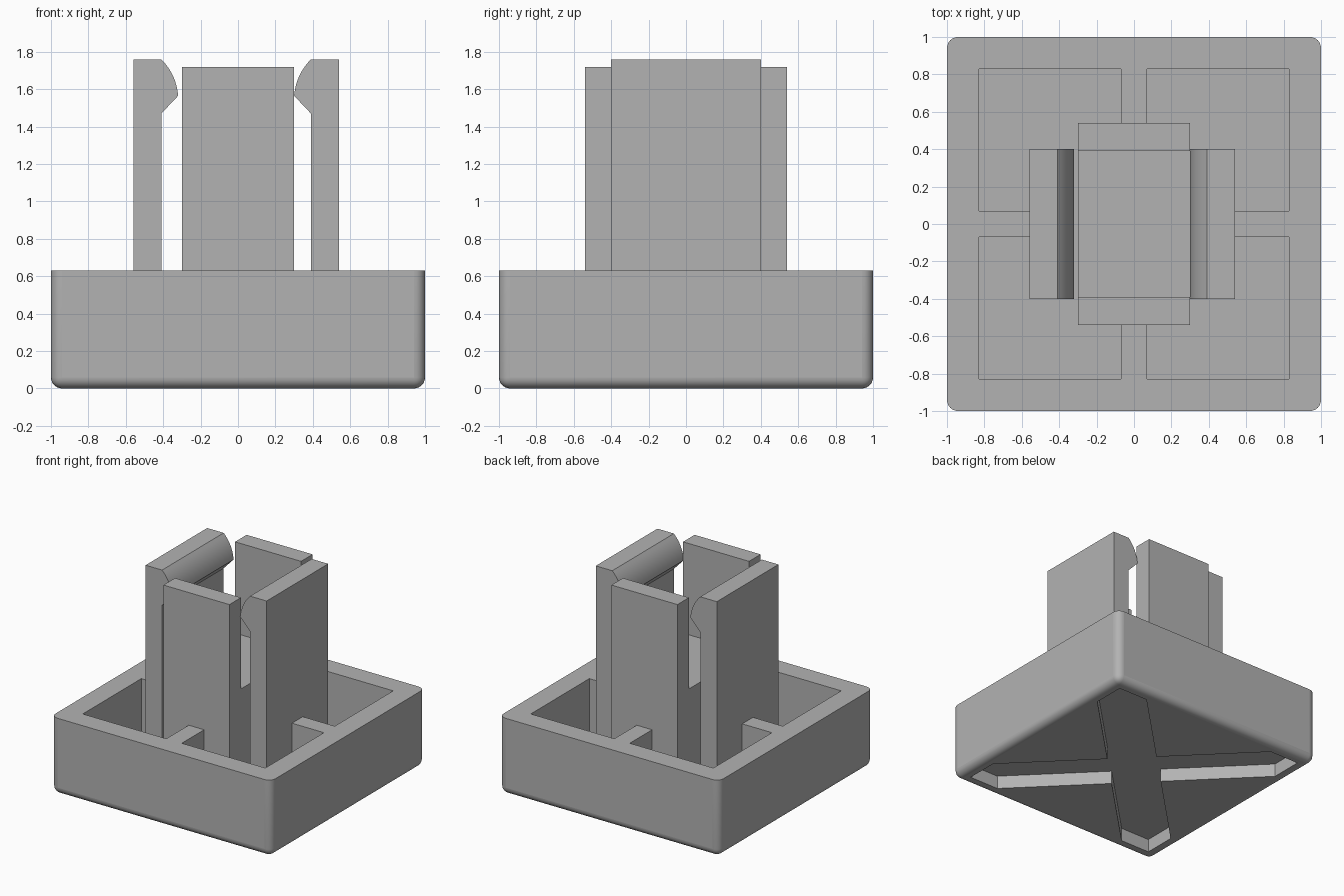
import bpy, bmesh, math
from mathutils import Matrix

cube = bpy.data.objects.get("Cube")
if cube:
    bpy.data.objects.remove(cube, do_unlink=True)

RIM, FLOOR, INNER, FILLET = 0.63, 0.18, 0.83, 0.06

grey = bpy.data.materials.new("plain_grey")
grey.use_nodes = True
grey.diffuse_color = (0.45, 0.45, 0.45, 1)
grey.node_tree.nodes["Principled BSDF"].inputs["Base Color"].default_value = (0.45, 0.45, 0.45, 1)


def finish(name, bm):
    """Turn a bmesh into a grey object."""
    bmesh.ops.recalc_face_normals(bm, faces=bm.faces)
    mesh = bpy.data.meshes.new(name)
    bm.to_mesh(mesh)
    bm.free()
    mesh.materials.append(grey)
    ob = bpy.data.objects.new(name, mesh)
    bpy.context.collection.objects.link(ob)
    return ob


def prism(name, outline, axis, start, end):
    """Extrude an outline along y (points are x, z) or z (points are x, y)."""
    bm = bmesh.new()
    place = (lambda a, b: (a, start, b)) if axis == "y" else (lambda a, b: (a, b, start))
    face = bm.faces.new([bm.verts.new(place(a, b)) for a, b in outline])
    moved = bmesh.ops.extrude_face_region(bm, geom=[face])["geom"]
    step = (0, end - start, 0) if axis == "y" else (0, 0, end - start)
    bmesh.ops.translate(bm, vec=step, verts=[v for v in moved if isinstance(v, bmesh.types.BMVert)])
    return finish(name, bm)


def box(name, x0, x1, y0, y1, z0, z1):
    return prism(name, [(x0, y0), (x1, y0), (x1, y1), (x0, y1)], "z", z0, z1)


def smooth_curves(ob):
    """Smooth the rounded faces only and keep the flat ones flat."""
    bpy.ops.object.select_all(action="DESELECT")
    ob.select_set(True)
    bpy.context.view_layer.objects.active = ob
    bpy.ops.object.shade_smooth_by_angle(angle=math.radians(25))
    for p in ob.data.polygons:
        if max(abs(c) for c in p.normal) > 0.9995:
            p.use_smooth = False


# Tray: block with rounded uprights and underside
bm = bmesh.new()
bmesh.ops.create_cube(bm, size=1, matrix=Matrix.Translation((0, 0, RIM / 2)) @ Matrix.Diagonal((2, 2, RIM, 1)))
rounded = [e for e in bm.edges if min(v.co.z for v in e.verts) < 0.01]
bmesh.ops.bevel(bm, geom=rounded, offset=FILLET, segments=6, profile=0.5, affect="EDGES")
tray = finish("tray", bm)

# Cutters: upper cavity and a diagonal cross with square-cornered tips underneath
TIP, ARM = 0.9, 0.27
quarter = [(ARM, 0), (TIP, TIP - ARM), (TIP, TIP), (TIP - ARM, TIP)]
cross = []
for i in range(4):
    c, s = round(math.cos(i * math.pi / 2)), round(math.sin(i * math.pi / 2))
    cross += [(c * x - s * y, s * x + c * y) for x, y in quarter]
cutters = [
    box("cavity_cutter", -INNER, INNER, -INNER, INNER, FLOOR, 1),
    prism("cross_cutter", cross, "z", -0.2, 0.11),
]
for cutter in cutters:
    cutter.hide_render = True
    mod = tray.modifiers.new(cutter.name, "BOOLEAN")
    mod.operation, mod.solver, mod.object = "DIFFERENCE", "EXACT", cutter
bpy.context.view_layer.update()
graph = bpy.context.evaluated_depsgraph_get()
carved = bpy.data.meshes.new_from_object(tray.evaluated_get(graph))
tray.modifiers.clear()
tray.data = carved
for cutter in cutters:
    bpy.data.objects.remove(cutter, do_unlink=True)
smooth_curves(tray)

# Central hub: U-shaped block whose two uprights are the front and back plates
HUB, SLOT, HUB_TOP, SLOT_Z = 0.54, 0.39, 1.72, 0.97
low = FLOOR - 0.02
box("hub_base", -0.3, 0.3, -SLOT, SLOT, low, SLOT_Z)
for name, side in (("front_plate", -1), ("back_plate", 1)):
    y0, y1 = sorted((side * SLOT, side * HUB))
    box(name, -0.3, 0.3, y0, y1, low, HUB_TOP)

# Snap clips with a rounded lip on the inner face, set slightly towards -x
CLIP_TOP, NOSE_Z, LIP_Z = 1.76, 1.565, 1.47
for name, side in (("right_clip", -1), ("left_clip", 1)):
    outline = [(0.55, low), (0.55, CLIP_TOP), (0.4, CLIP_TOP)]
    for i in range(1, 8):
        t = i / 8
        bulge = 0.07 * t * (1 - t)
        outline.append((0.4 - 0.09 * t - bulge, CLIP_TOP - (CLIP_TOP - NOSE_Z) * t + bulge / 2))
    outline += [(0.31, NOSE_Z), (0.4, LIP_Z), (0.4, low)]
    smooth_curves(prism(name, [(side * x - 0.01, z) for x, z in outline], "y", -0.4, 0.4))

# Ribs joining the tray walls to the hub and the clips
RIB = 0.07
for side, fore, flank in ((-1, "front_rib", "right_rib"), (1, "back_rib", "left_rib")):
    a, b = sorted((side * HUB, side * INNER))
    box(fore, -RIB, RIB, a, b, low, RIM)
    a, b = sorted((side * 0.55 - 0.01, side * INNER))
    box(flank, a, b, -RIB, RIB, low, RIM)
